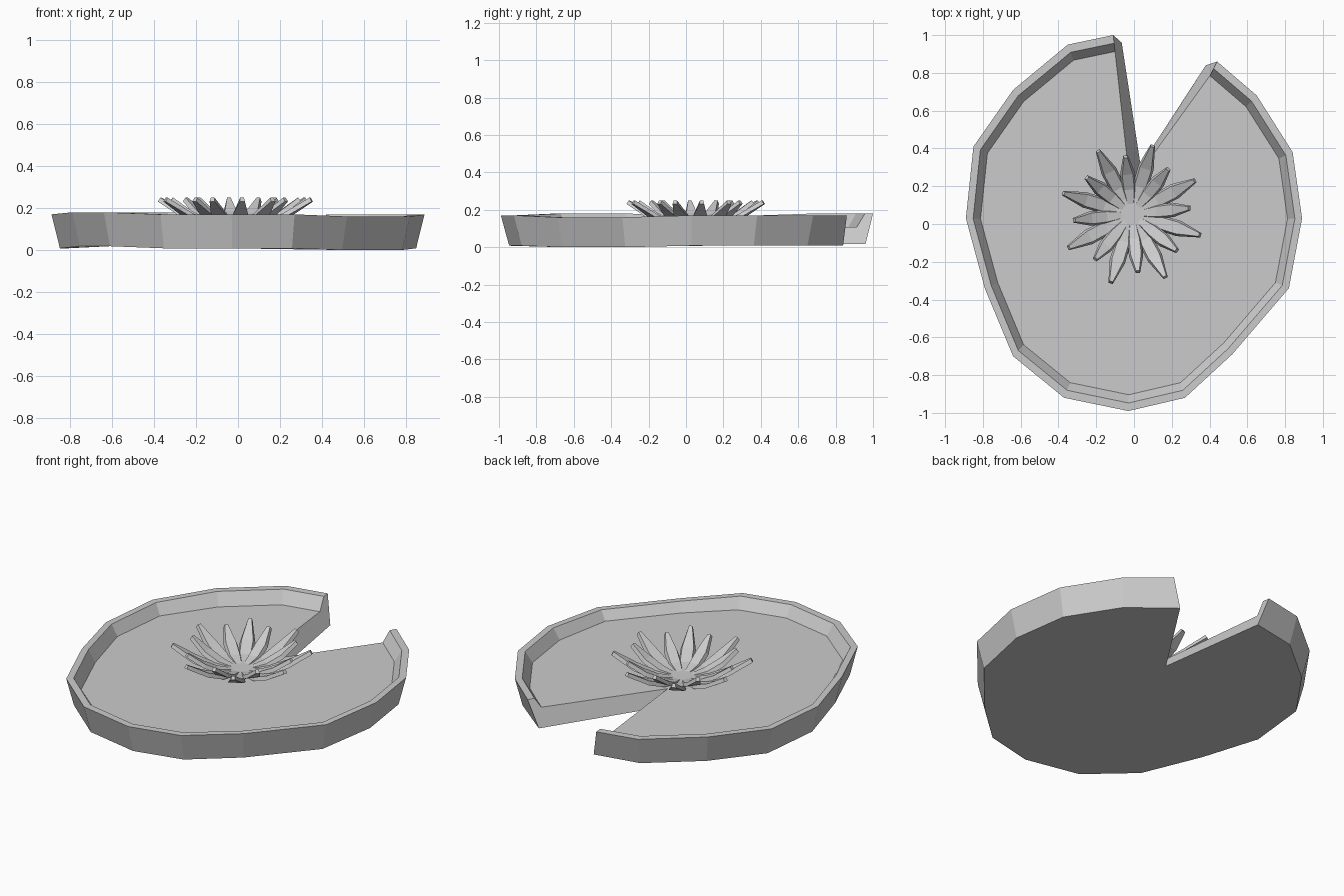
import bpy
import bmesh
from math import sin, cos, pi, radians
from mathutils import Vector, Matrix

default_cube = bpy.data.objects.get("Cube")
if default_cube:
    bpy.data.objects.remove(default_cube, do_unlink=True)

# One shared flat grey
grey = bpy.data.materials.new("plain_grey")
grey.use_nodes = True
grey_value = (0.6, 0.6, 0.6, 1)
grey.diffuse_color = grey_value
for node in grey.node_tree.nodes:
    if node.type == "BSDF_PRINCIPLED":
        node.inputs["Base Color"].default_value = grey_value


def finish(bm, name):
    """Turn a bmesh into a flat shaded object."""
    bmesh.ops.recalc_face_normals(bm, faces=bm.faces[:])
    mesh = bpy.data.meshes.new(name)
    bm.to_mesh(mesh)
    bm.free()
    mesh.materials.append(grey)
    part = bpy.data.objects.new(name, mesh)
    bpy.context.collection.objects.link(part)
    return part


def bridge(bm, first, second, closed=False):
    """Join two rows of vertices with quads."""
    count = len(first)
    for i in range(count if closed else count - 1):
        j = (i + 1) % count
        bm.faces.new((first[i], first[j], second[j], second[i]))


# Rim outline, clockwise from the right side of the notch, with rim height
OUTLINE = [
    (.44, .86, .17), (.65, .68, .17), (.84, .38, .17), (.89, .03, .17),
    (.82, -.34, .16), (.52, -.69, .16), (.27, -.92, .17), (-.03, -.99, .17),
    (-.37, -.92, .17), (-.64, -.7, .18), (-.79, -.34, .18), (-.89, .03, .17),
    (-.85, .41, .17), (-.64, .71, .18), (-.35, .95, .18), (-.11, 1, .18),
]
FLOOR = .107
WALL = .162


# Notched pad with a sloping raised rim
def make_pad():
    bm = bmesh.new()

    def row(scale, height):
        return [bm.verts.new((x * scale, y * scale, height(z)))
                for x, y, z in OUTLINE]

    base = row(.955, lambda z: max(0, z - WALL))
    rim_outer = row(1, lambda z: z)
    rim_inner = row(.957, lambda z: z)
    floor = row(.913, lambda z: FLOOR)

    # The notch walls lean outward from the base
    base[0].co.xy = (.38, .84)
    base[-1].co.xy = (-.065, .96)
    base_apex = bm.verts.new((.035, .31, .01))
    floor_apex = bm.verts.new((-.02, .2, FLOOR))

    bridge(bm, base, rim_outer)
    bridge(bm, rim_outer, rim_inner)
    bridge(bm, rim_inner, floor)
    bm.faces.new(floor + [floor_apex])
    bm.faces.new(base + [base_apex])
    for end in (0, -1):
        bm.faces.new((base[end], rim_outer[end], rim_inner[end],
                      floor[end], floor_apex, base_apex))
    return finish(bm, "lily_pad")


# Petal: tapered box swept along a rising path of (radius, height, half width)
def add_petal(bm, path, angle, thickness=.022):
    turn = Matrix.Rotation(angle, 3, "Z")
    rows = []
    for i, (radius, height, half) in enumerate(path):
        before = path[max(i - 1, 0)]
        after = path[min(i + 1, len(path) - 1)]
        along = Vector((after[0] - before[0], 0, after[1] - before[1]))
        normal = Vector((-along.z, 0, along.x)).normalized()
        middle = Vector((radius, 0, height))
        side = Vector((0, half, 0))
        under = middle - normal * thickness
        corners = (middle + side * .75, middle - side * .75,
                   under - side, under + side)
        rows.append([bm.verts.new(turn @ corner) for corner in corners])
    for first, second in zip(rows, rows[1:]):
        bridge(bm, first, second, closed=True)
    bm.faces.new(rows[0])
    bm.faces.new(rows[-1])


def make_petals(name, path, start, count=8):
    bm = bmesh.new()
    for i in range(count):
        add_petal(bm, path, radians(start) + i * 2 * pi / count)
    part = finish(bm, name)
    part.location = FLOWER
    return part


# Flower heart that the petals grow from
def make_heart(sides=16):
    bm = bmesh.new()
    rings = []
    for radius, height in ((.05, .1), (.09, .128)):
        rings.append([bm.verts.new((radius * cos(2 * pi * i / sides),
                                    radius * sin(2 * pi * i / sides), height))
                      for i in range(sides)])
    bridge(bm, *rings, closed=True)
    for ring in rings:
        bm.faces.new(ring)
    part = finish(bm, "flower_heart")
    part.location = FLOWER
    return part


FLOWER = (-.012, .052, 0)
OUTER_PATH = [(.05, .122, .02), (.15, .137, .04), (.25, .177, .042), (.372, .25, .012)]
INNER_PATH = [(.05, .127, .02), (.13, .145, .036), (.21, .185, .038), (.3, .25, .012)]

make_pad()
make_heart()
make_petals("outer_petals", OUTER_PATH, 28)
make_petals("inner_petals", INNER_PATH, 6)
